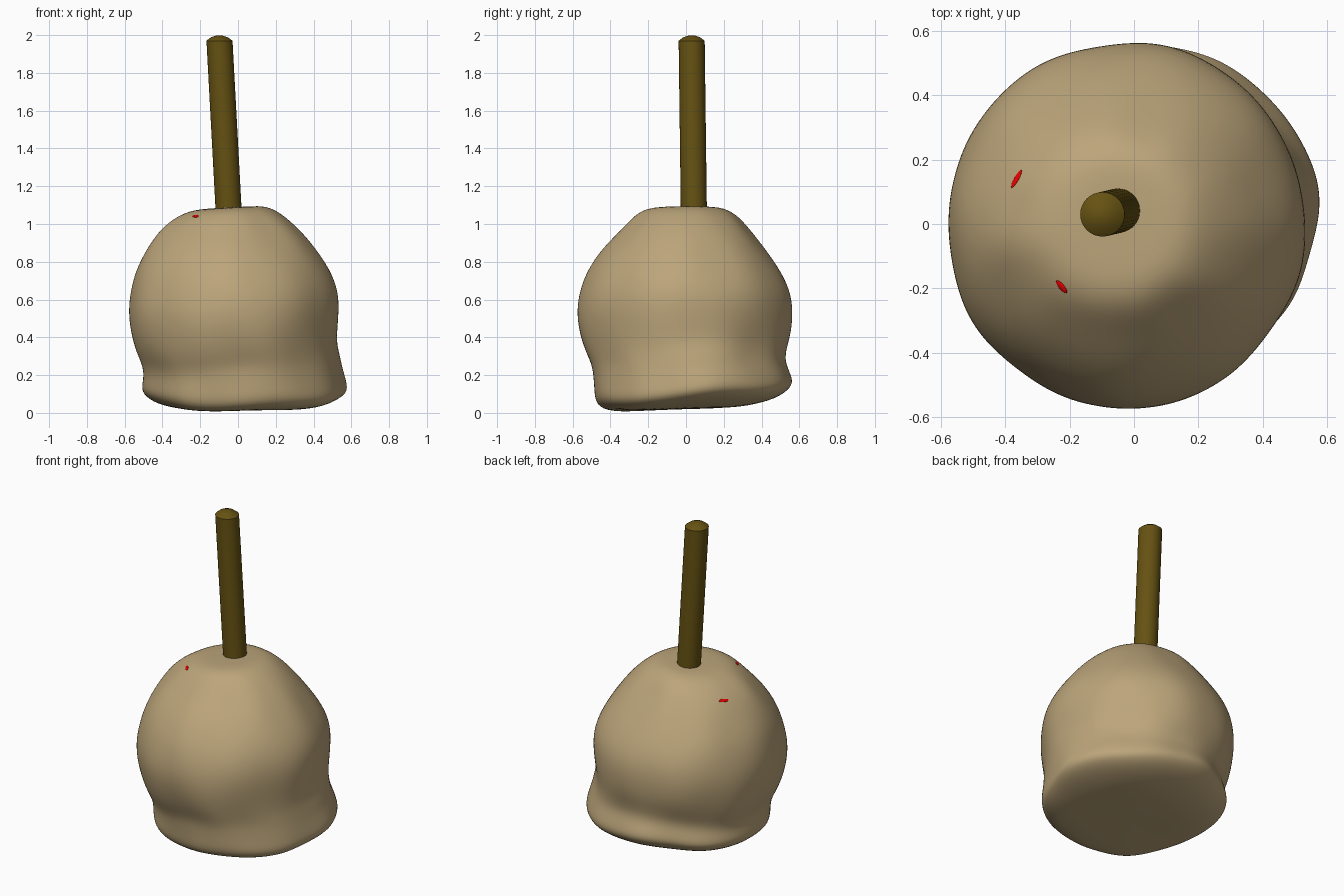
import bpy, bmesh
from math import sin, cos, tau
from mathutils import Vector

if "Cube" in bpy.data.objects:
    bpy.data.objects.remove(bpy.data.objects["Cube"])


def material(name, rgb):
    m = bpy.data.materials.new(name)
    m.diffuse_color = (*rgb, 1)
    m.use_nodes = True
    m.node_tree.nodes["Principled BSDF"].inputs["Base Color"].default_value = m.diffuse_color
    return m


def finish(bm, name, mat):
    bmesh.ops.recalc_face_normals(bm, faces=bm.faces)
    me = bpy.data.meshes.new(name)
    bm.to_mesh(me)
    bm.free()
    ob = bpy.data.objects.new(name, me)
    bpy.context.collection.objects.link(ob)
    me.materials.append(mat)
    for p in me.polygons:
        p.use_smooth = True
    return ob


def loft(bm, rings):
    loops = [[bm.verts.new(p) for p in r] for r in rings]
    n = len(loops[0])
    for a, b in zip(loops, loops[1:]):
        for i in range(n):
            j = (i + 1) % n
            bm.faces.new((a[i], a[j], b[j], b[i]))
    return loops


caramel = material("caramel", (0.50, 0.375, 0.195))
wood = material("wood", (0.13, 0.083, 0.006))
red = material("apple_red", (0.85, 0.0, 0.0))

# Caramel coat: z, x min, x max, y min, y max, tilt in x, tilt in y, lumpiness
PROFILE = [
    (0.020, -0.16, 0.20, -0.20, 0.20, 0.00, 0.03, 0.0),
    (0.022, -0.30, 0.36, -0.36, 0.33, 0.01, 0.04, 0.2),
    (0.045, -0.43, 0.49, -0.45, 0.48, 0.01, 0.06, 0.6),
    (0.095, -0.51, 0.58, -0.485, 0.56, 0.00, 0.07, 0.8),
    (0.150, -0.515, 0.57, -0.49, 0.56, 0.02, 0.06, 0.8),
    (0.215, -0.505, 0.55, -0.495, 0.535, 0.04, 0.05, 0.6),
    (0.270, -0.515, 0.54, -0.505, 0.525, 0.04, 0.04, 0.8),
    (0.340, -0.55, 0.525, -0.54, 0.54, 0.03, 0.03, 0.7),
    (0.430, -0.575, 0.525, -0.57, 0.56, 0.00, 0.00, 0.6),
    (0.540, -0.585, 0.535, -0.58, 0.57, 0.00, 0.00, 0.5),
    (0.650, -0.57, 0.53, -0.56, 0.555, 0.00, 0.00, 0.5),
    (0.760, -0.54, 0.485, -0.515, 0.50, 0.00, 0.00, 0.6),
    (0.870, -0.48, 0.41, -0.44, 0.42, 0.00, 0.00, 0.8),
    (0.970, -0.41, 0.33, -0.34, 0.34, 0.00, 0.00, 1.0),
    (1.050, -0.32, 0.23, -0.27, 0.27, 0.03, 0.00, 0.8),
    (1.085, -0.24, 0.15, -0.20, 0.20, 0.06, 0.00, 0.2),
    (1.088, -0.15, 0.06, -0.10, 0.13, 0.05, 0.00, 0.0),
]
SEG = 40
rings = []
for z, x0, x1, y0, y1, kx, ky, lump in PROFILE:
    ring = []
    for i in range(SEG):
        t = tau * i / SEG
        # soft, hand-dipped lumps
        w = 1 + lump * (0.012 * sin(5 * t + 4 * z) + 0.010 * sin(8 * t - 7 * z + 1)
                        + 0.006 * sin(11 * t + 9 * z))
        dx, dy = (x1 - x0) / 2 * cos(t) * w, (y1 - y0) / 2 * sin(t) * w
        wave = 0.012 * lump * sin(4 * t + 0.6) if z < 0.4 else 0
        ring.append(((x0 + x1) / 2 + dx, (y0 + y1) / 2 + dy,
                     max(0.003, z + kx * dx + ky * dy + wave)))
    rings.append(ring)
bm = bmesh.new()
loops = loft(bm, rings)
bm.faces.new(loops[0])
bm.faces.new(loops[-1])
coat = finish(bm, "caramel_coat", caramel)
sub = coat.modifiers.new("smooth", 'SUBSURF')
sub.levels = sub.render_levels = 2

# Leaning stick with a shallow domed tip
low, high = Vector((-0.043, 0.043, 0.95)), Vector((-0.098, 0.03, 1.97))
bm = bmesh.new()
rings = []
for h, r in ((0, 0.069), (1, 0.069), (1.018, 0.045), (1.0285, 0.012)):
    c = low.lerp(high, h)
    rings.append([c + Vector((r * cos(tau * i / 32), r * sin(tau * i / 32), 0))
                  for i in range(32)])
loops = loft(bm, rings)
bm.faces.new(loops[0])
bm.faces.new(loops[-1])
stick = finish(bm, "stick", wood)
bpy.context.view_layer.objects.active = stick
stick.select_set(True)
bpy.ops.object.shade_smooth_by_angle(angle=0.5)

# Small patches of apple skin showing through the coat
bpy.context.view_layer.update()
solid = coat.evaluated_get(bpy.context.evaluated_depsgraph_get())
for n, (x, y, dx, dy) in enumerate(((-0.365, 0.14, 0.55, 0.83), (-0.225, -0.195, 0.6, -0.8))):
    hit, pos, normal, _ = solid.ray_cast(Vector((x, y, 3)), Vector((0, 0, -1)))
    along = Vector((dx, dy, 0))
    along = (along - normal * along.dot(normal)).normalized()
    side = normal.cross(along)
    bm = bmesh.new()
    bmesh.ops.create_uvsphere(bm, u_segments=16, v_segments=8, radius=1)
    length = 0.032 if n == 0 else 0.025
    for v in bm.verts:
        p = v.co.copy()
        v.co = pos + along * p.x * length + side * p.y * 0.010 + normal * p.z * 0.004
    finish(bm, f"apple_skin_patch_{n + 1}", red)
